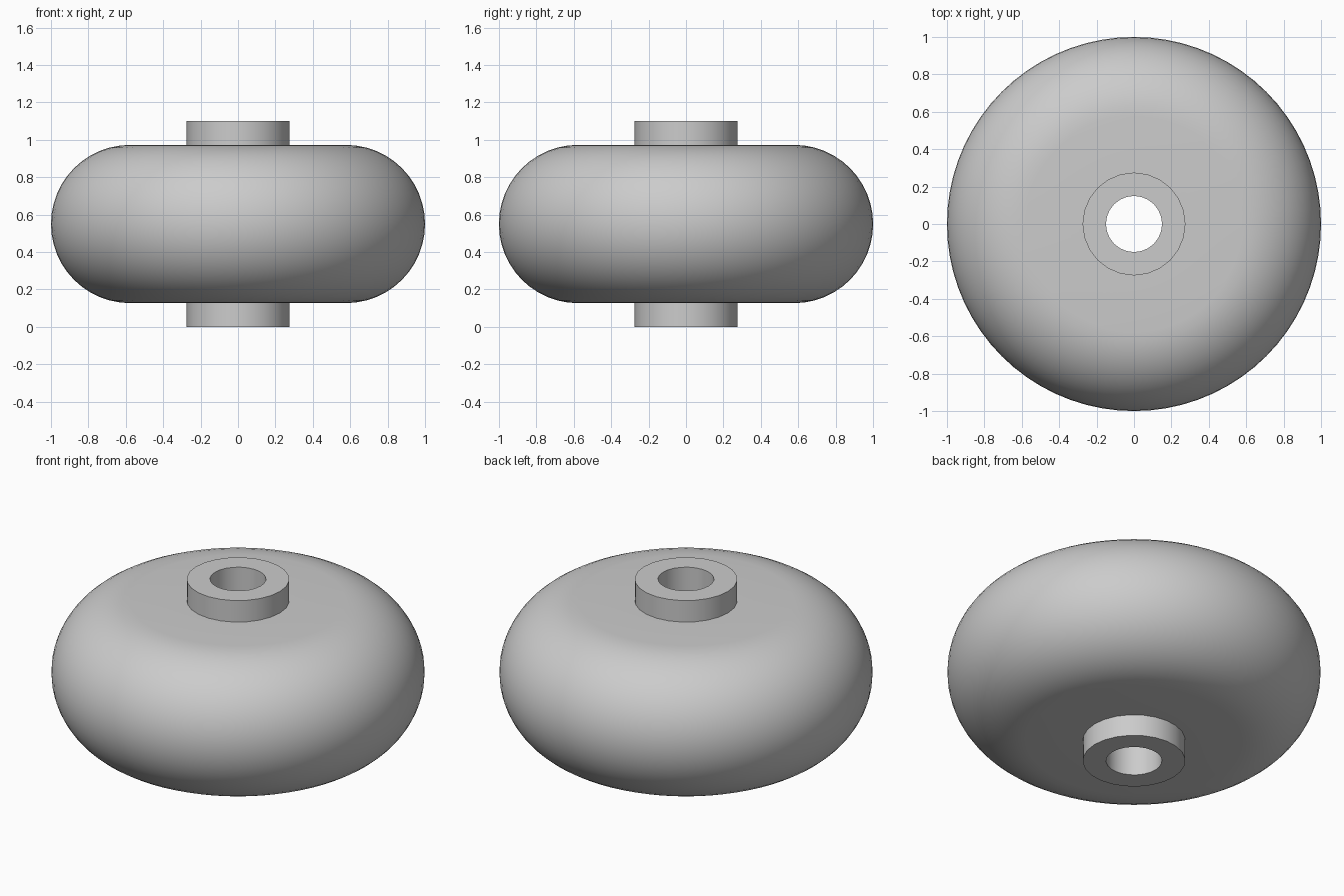
import bpy
import bmesh
from math import cos, sin, pi, radians

cube = bpy.data.objects.get("Cube")
if cube:
    bpy.data.objects.remove(cube, do_unlink=True)

# Single plain grey finish
GREY = (0.6, 0.6, 0.6, 1.0)
grey = bpy.data.materials.new("plain_grey")
grey.use_nodes = True
grey.diffuse_color = GREY
grey.node_tree.nodes["Principled BSDF"].inputs["Base Color"].default_value = GREY

HEIGHT = 1.1
MID = HEIGHT / 2
HUB_RADIUS, BORE_RADIUS = 0.275, 0.15
ROUND = 0.423           # half thickness of the wheel and radius of its rim


def revolve(name, profile, segments):
    """Sweep a closed (radius, z) profile around the z axis."""
    bm = bmesh.new()
    rings = []
    for s in range(segments):
        a = 2 * pi * s / segments
        rings.append([bm.verts.new((r * cos(a), r * sin(a), z)) for r, z in profile])
    n = len(profile)
    for s in range(segments):
        here, ahead = rings[s], rings[(s + 1) % segments]
        for i in range(n):
            j = (i + 1) % n
            bm.faces.new((here[i], ahead[i], ahead[j], here[j]))
    bmesh.ops.recalc_face_normals(bm, faces=bm.faces)
    mesh = bpy.data.meshes.new(name)
    bm.to_mesh(mesh)
    bm.free()
    mesh.materials.append(grey)
    obj = bpy.data.objects.new(name, mesh)
    bpy.context.collection.objects.link(obj)
    bpy.ops.object.select_all(action='DESELECT')
    obj.select_set(True)
    bpy.context.view_layer.objects.active = obj
    bpy.ops.object.shade_smooth_by_angle(angle=radians(30))
    return obj


# Wheel body: flat sides with a fully rounded rim
STEPS = 24
rim = [(1 - ROUND + ROUND * cos(t), MID + ROUND * sin(t))
       for t in (-pi / 2 + pi * k / STEPS for k in range(STEPS + 1))]
inner = (HUB_RADIUS + BORE_RADIUS) / 2
revolve("wheel_body", [(inner, MID - ROUND)] + rim + [(inner, MID + ROUND)], 72)

# Hub tube with an open bore, standing proud on both sides
revolve("hub_tube", [(BORE_RADIUS, 0), (HUB_RADIUS, 0),
                     (HUB_RADIUS, HEIGHT), (BORE_RADIUS, HEIGHT)], 24)
